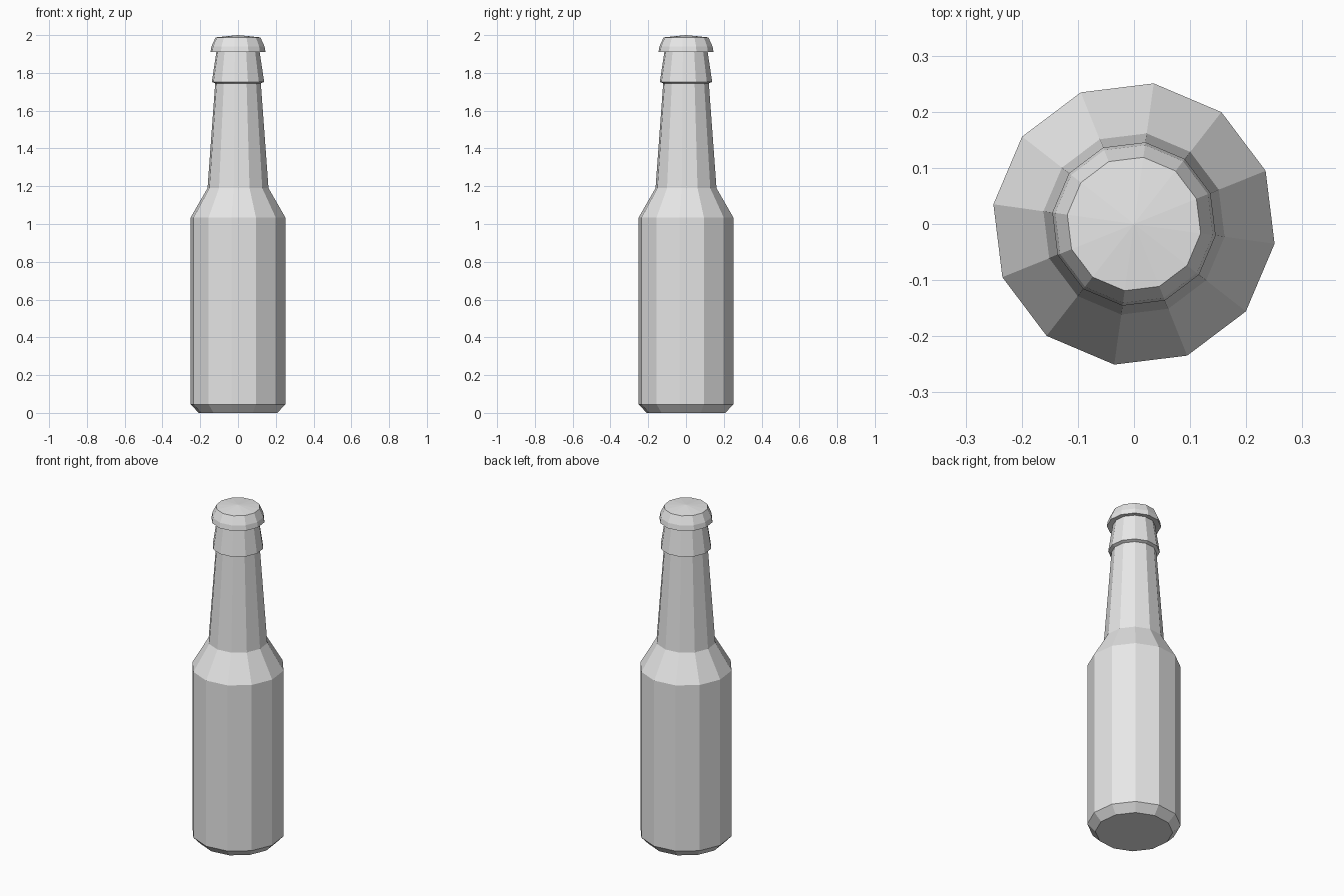
import bpy
import bmesh
from math import cos, sin, radians

cube = bpy.data.objects.get("Cube")
if cube:
    bpy.data.objects.remove(cube, do_unlink=True)

SIDES = 12
TURN = radians(22)

grey = bpy.data.materials.new("light_grey")
grey.use_nodes = True
colour = (0.8, 0.8, 0.8, 1)
grey.diffuse_color = colour
grey.node_tree.nodes["Principled BSDF"].inputs["Base Color"].default_value = colour


def lathe(name, profile):
    """Turn (radius, z) points about z; a zero radius closes an end to a point."""
    bm = bmesh.new()
    rings = []
    for r, z in profile:
        if r == 0:
            rings.append([bm.verts.new((0, 0, z))] * SIDES)
        else:
            angles = [TURN + radians(360 / SIDES * i) for i in range(SIDES)]
            rings.append([bm.verts.new((r * cos(a), r * sin(a), z)) for a in angles])
    for low, high in zip(rings, rings[1:]):
        for i in range(SIDES):
            j = (i + 1) % SIDES
            corners = dict.fromkeys((low[i], low[j], high[j], high[i]))
            bm.faces.new(list(corners))
    bmesh.ops.recalc_face_normals(bm, faces=bm.faces)
    mesh = bpy.data.meshes.new(name)
    bm.to_mesh(mesh)
    bm.free()
    mesh.materials.append(grey)
    obj = bpy.data.objects.new(name, mesh)
    bpy.context.collection.objects.link(obj)
    return obj


# Bottle: chamfered base, straight body, shoulder, tapering neck, flared collar
lathe("bottle", [
    (0, 0), (0.21, 0), (0.253, 0.045), (0.253, 1.035),
    (0.163, 1.19), (0.122, 1.745), (0.14, 1.752), (0.115, 1.915),
])

# Crown cap: flared skirt, sloped rim, slightly domed top
lathe("cap", [
    (0.112, 1.915), (0.147, 1.91), (0.142, 1.94), (0.12, 1.988), (0, 2.0),
])
